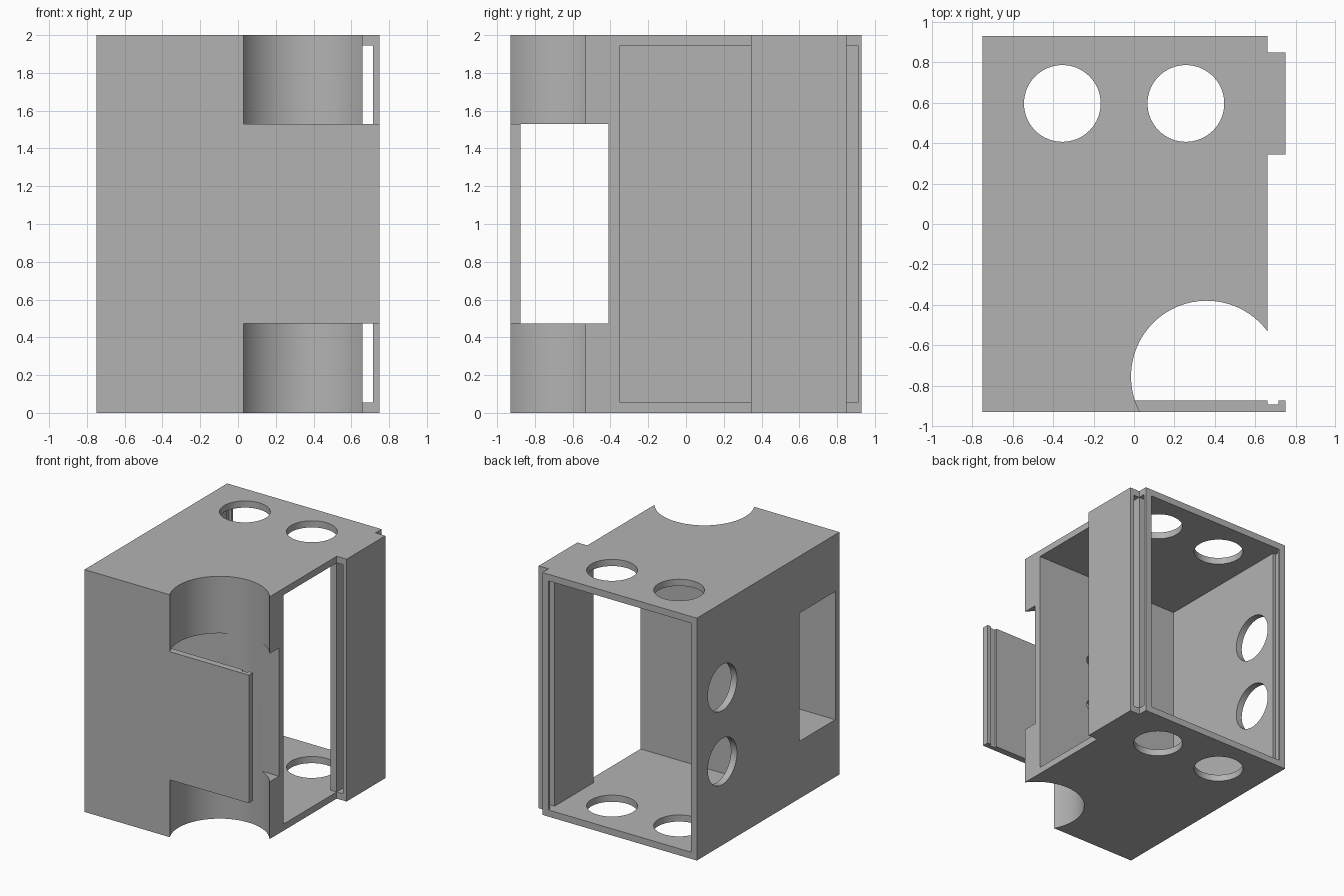
import bpy
import bmesh
from math import cos, sin, tau, radians

old = bpy.data.objects.get("Cube")
if old:
    bpy.data.objects.remove(old, do_unlink=True)

TOP, WALL = 2.0, 0.055
LOW, HIGH = WALL, TOP - WALL          # inner floor and ceiling
BAND = (0.473, 1.53)                  # height of the side channel and front tab
PLATE = -0.875                        # inner face of the front plate

grey = bpy.data.materials.new("light_grey")
grey.use_nodes = True
grey.diffuse_color = (0.45, 0.45, 0.45, 1)
grey.node_tree.nodes["Principled BSDF"].inputs["Base Color"].default_value = (0.45, 0.45, 0.45, 1)


def prism(name, outline, lo, hi, axis="z"):
    """Extrude a flat outline from lo to hi along an axis."""
    place = {"x": lambda a, b, h: (h, a, b),
             "y": lambda a, b, h: (a, h, b),
             "z": lambda a, b, h: (a, b, h)}[axis]
    bm = bmesh.new()
    face = bm.faces.new([bm.verts.new(place(a, b, lo)) for a, b in outline])
    ext = bmesh.ops.extrude_face_region(bm, geom=[face])
    verts = [v for v in ext["geom"] if isinstance(v, bmesh.types.BMVert)]
    bmesh.ops.translate(bm, verts=verts, vec=place(0, 0, hi - lo))
    bmesh.ops.recalc_face_normals(bm, faces=bm.faces)
    mesh = bpy.data.meshes.new(name)
    bm.to_mesh(mesh)
    bm.free()
    mesh.materials.append(grey)
    obj = bpy.data.objects.new(name, mesh)
    bpy.context.collection.objects.link(obj)
    return obj


def box(name, x, y, z):
    return prism(name, [(x[0], y[0]), (x[1], y[0]), (x[1], y[1]), (x[0], y[1])], *z)


def circle(a, b, r, n=64):
    return [(a + r * cos(tau * i / n), b + r * sin(tau * i / n)) for i in range(n)]


body = box("enclosure", (-0.75, 0.75), (-0.93, 0.93), (0, TOP))
bpy.context.view_layer.objects.active = body


def cut(cutter):
    cutter.hide_render = True
    mod = body.modifiers.new("cut", "BOOLEAN")
    mod.operation, mod.solver, mod.object = "DIFFERENCE", "EXACT", cutter
    bpy.ops.object.modifier_apply(modifier=mod.name)
    bpy.data.objects.remove(cutter, do_unlink=True)


# Step the left side back, leaving the front tab and the door pocket
cut(box("side_step", (0.66, 1), (PLATE, 0.345), (-1, 3)))
cut(box("back_step", (0.66, 1), (0.85, 1), (-1, 3)))
for z in ((-1, BAND[0]), (BAND[1], 3)):
    cut(box("tab_trim", (0.66, 1), (-1, -0.8), z))

# Main chamber, door opening, door pocket and slot for the back lid
inside = (LOW, HIGH)
cut(box("chamber", (-0.695, 0.605), (-0.35, 1), inside))
cut(box("door_opening", (0.5, 1), (-0.35, 0.345), inside))
cut(box("door_pocket", (0.66, 0.715), (0.2, 1), inside))
cut(box("lid_slot", (-0.72, 1), (0.85, 0.91), inside))

# Round recess, kept behind the front plate in the middle band
ring = circle(0.36, -0.755, 0.375)
for z in ((-1, BAND[0]), (BAND[1], 3)):
    cut(prism("recess", ring, *z))
behind = []
for a, b in ring:
    if b > PLATE:
        behind.append((a, b))
start = max(range(len(behind)), key=lambda i: behind[i][0])
cut(prism("middle_recess", behind, *BAND))

# Channel across the front block and door groove in the tab
cut(box("channel", (-1, 1), (PLATE, -0.41), BAND))
cut(box("tab_groove", (0.66, 0.715), (-0.895, -0.8), (-1, 3)))

# Round holes in floor and ceiling, right wall and inner wall
for x in (-0.355, 0.257):
    cut(prism("vertical_hole", circle(x, 0.597, 0.19), -1, 3))
for z in (0.69, 1.3):
    cut(prism("side_hole", circle(0.597, z, 0.19), -1, -0.5, "x"))
for z in (0.8, 1.2):
    cut(prism("wire_hole", circle(0.135, z, 0.05, 32), -0.6, -0.2, "y"))

bpy.ops.object.select_all(action="DESELECT")
body.select_set(True)
bpy.ops.object.shade_smooth_by_angle(angle=radians(30))
